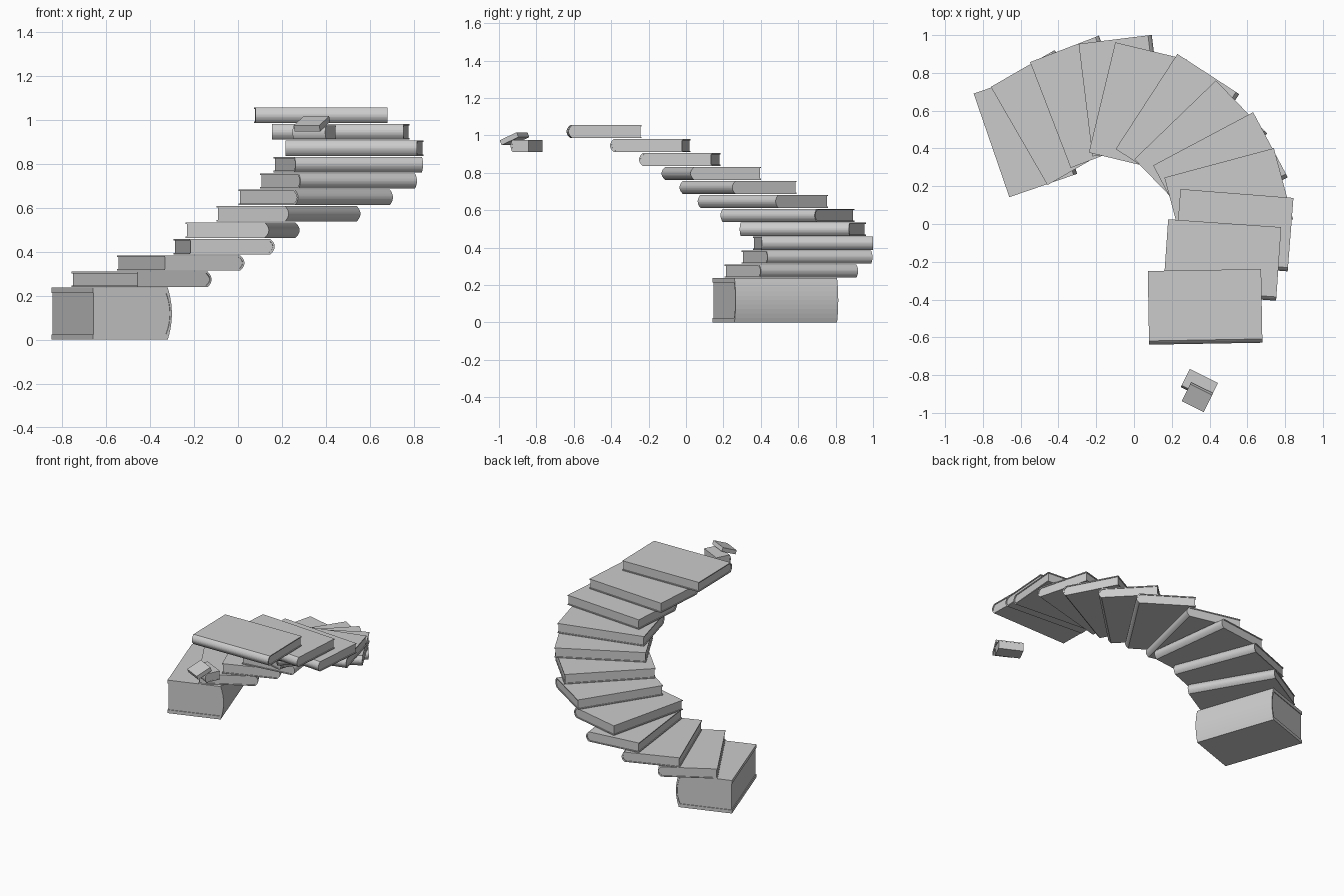
import bpy, bmesh, math
from mathutils import Matrix, Vector

if "Cube" in bpy.data.objects:
    bpy.data.objects.remove(bpy.data.objects["Cube"])

DEPTH, LENGTH, BULGE, ARC = 0.37, 0.6, 0.02, 10


def spine_arc(x, z0, z1, bulge):
    """Points of a rounded back running from (x, z0) up to (x, z1)."""
    pts = []
    for i in range(ARC + 1):
        t = i / ARC
        pts.append((x + bulge * 4 * t * (1 - t), z0 + (z1 - z0) * t))
    return pts


def extrude_profile(name, profile, y0, y1, matrix):
    """Extrude an (x, z) outline along y and place it."""
    bm = bmesh.new()
    face = bm.faces.new([bm.verts.new((x, y0, z)) for x, z in profile])
    res = bmesh.ops.extrude_face_region(bm, geom=[face])
    moved = [v for v in res["geom"] if isinstance(v, bmesh.types.BMVert)]
    bmesh.ops.translate(bm, verts=moved, vec=(0, y1 - y0, 0))
    bmesh.ops.recalc_face_normals(bm, faces=bm.faces)
    me = bpy.data.meshes.new(name)
    bm.to_mesh(me)
    bm.free()
    ob = bpy.data.objects.new(name, me)
    ob.matrix_world = matrix
    bpy.context.collection.objects.link(ob)
    return ob


def book(name, corner, angle, height, depth=DEPTH, length=LENGTH, bulge=BULGE, inset=0.005):
    """Cover wrapped round a page block; corner is its fore-edge inner bottom corner."""
    m = Matrix.Translation(corner) @ Matrix.Rotation(math.radians(angle), 4, "Z")
    t = height * 0.1
    inner = spine_arc(depth - 0.008, t, height - t, bulge)
    cover = ([(0, 0)] + spine_arc(depth, 0, height, bulge) + [(0, height), (0, height - t)]
             + inner[::-1] + [(0, t)])
    extrude_profile(name + "_cover", cover, 0, length, m)
    extrude_profile(name + "_pages", [(inset, t)] + inner + [(inset, height - t)],
                    inset, length - inset, m)


# Thick book at the foot of the stair
book("thick_book", (-0.66, 0.142, 0), 19, 0.237, depth=0.36, length=0.58)

# Winding steps: inner corner x, y and the direction the spine faces
steps = [
    (-0.458, 0.206, 30), (-0.335, 0.297, 21), (-0.22, 0.358, 7),
    (-0.239, 0.378, -13.5), (-0.097, 0.397, -33), (0.002, 0.343, -46),
    (0.101, 0.310, -62), (0.161, 0.246, -75), (0.246, 0.185, -94.5),
    (0.181, 0.025, -94), (0.073, -0.249, -89),
]
for i, (x, y, a) in enumerate(steps):
    book(f"step_book_{i + 1}", (x, y, 0.239 + i * 0.0746), a, 0.07)

# Tiny book floating past the top step
book("tiny_book", (0.296, -0.767, 0.912), -116.5, 0.062,
     depth=0.098, length=0.166, bulge=0.01, inset=0.001)

# Tilted slab leaning over the tiny book
tilt = (Matrix.Translation((0.336, -0.917, 0.982))
        @ Matrix.Rotation(math.radians(-116.5), 4, "Z")
        @ Matrix.Rotation(math.radians(23), 4, "Y"))
slab = [(-0.055, -0.014), (0.055, -0.014), (0.055, 0.014), (-0.055, 0.014)]
extrude_profile("tilted_slab", slab, -0.065, 0.065, tilt)
